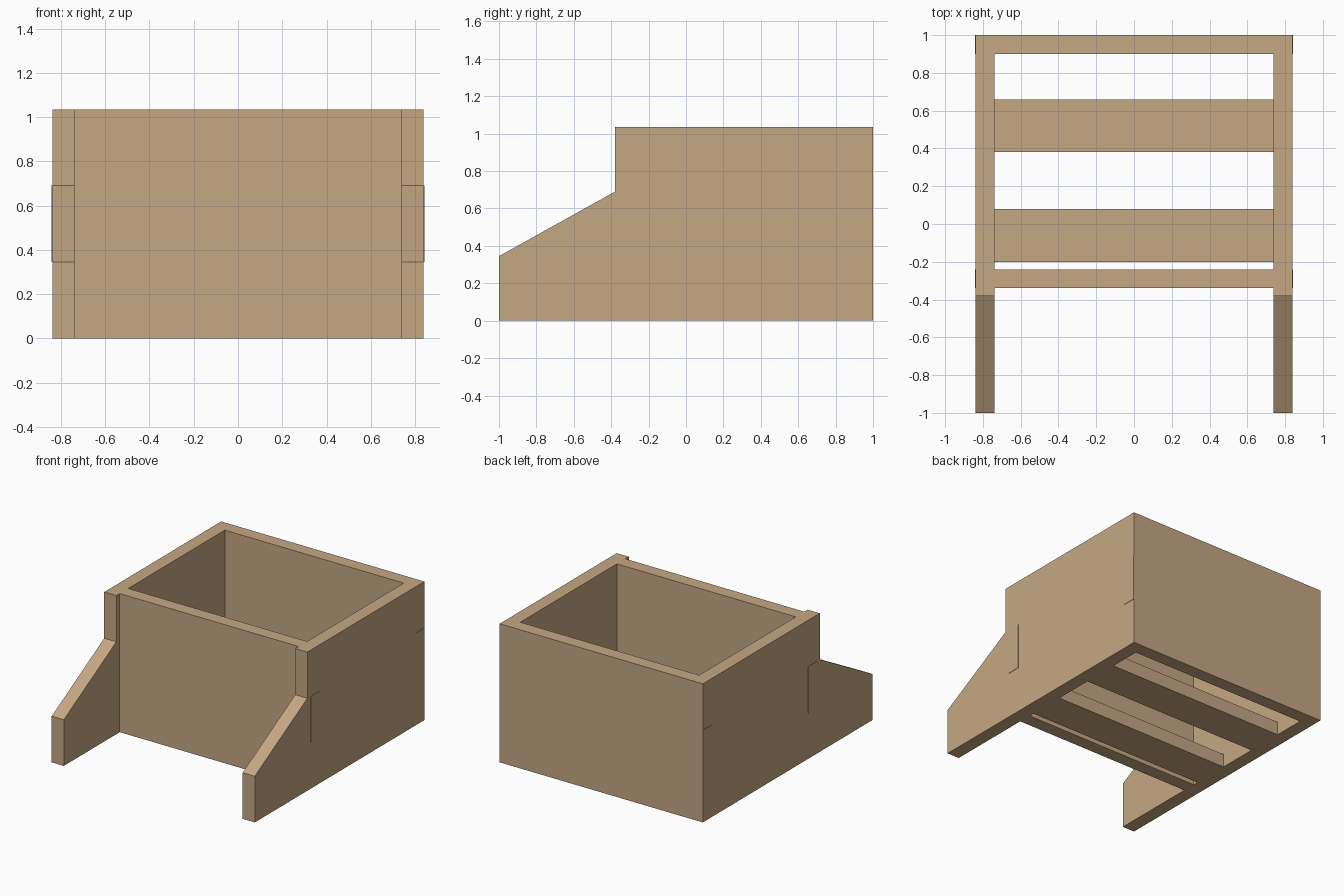
import bpy, bmesh
from mathutils import Vector

if "Cube" in bpy.data.objects:
    bpy.data.objects.remove(bpy.data.objects["Cube"])

wood = bpy.data.materials.new("light_wood")
wood.diffuse_color = (0.56, 0.39, 0.23, 1)
wood.use_nodes = True
wood.node_tree.nodes["Principled BSDF"].inputs["Base Color"].default_value = wood.diffuse_color


def board(name, outline, offset):
    """Extrude a flat polygon of 3D points along the offset vector."""
    bm = bmesh.new()
    face = bm.faces.new([bm.verts.new(p) for p in outline])
    out = bmesh.ops.extrude_face_region(bm, geom=[face])
    moved = [v for v in out["geom"] if isinstance(v, bmesh.types.BMVert)]
    bmesh.ops.translate(bm, verts=moved, vec=Vector(offset))
    bmesh.ops.recalc_face_normals(bm, faces=bm.faces)
    mesh = bpy.data.meshes.new(name)
    bm.to_mesh(mesh)
    bm.free()
    mesh.materials.append(wood)
    obj = bpy.data.objects.new(name, mesh)
    bpy.context.collection.objects.link(obj)
    return obj


INNER, OUTER, TAB = 0.739, 0.839, 0.842
HEIGHT, LOW, HIGH = 1.035, 0.345, 0.69

# Side panels with the stepped, sloping front arm
side = [(-1, 0), (1, 0), (1, HEIGHT), (-0.38, HEIGHT), (-0.38, HIGH), (-1, LOW)]
for name, s in (("left_side", -1), ("right_side", 1)):
    board(name, [(s * INNER, y, z) for y, z in side], (s * (OUTER - INNER), 0, 0))

# Front and back panels with joint tabs passing through the sides
half = [(INNER, 0), (INNER, LOW), (TAB, LOW), (TAB, HIGH), (INNER, HIGH), (INNER, HEIGHT)]
panel = half + [(-x, z) for x, z in reversed(half)]
for name, y in (("front_panel", -0.34), ("back_panel", 0.9)):
    board(name, [(x, y, z) for x, z in panel], (0, 0.1, 0))

# Floor slats
for i, y in enumerate((-0.2, 0.38)):
    board(f"floor_slat_{i + 1}",
          [(-INNER, y, 0), (INNER, y, 0), (INNER, y + 0.28, 0), (-INNER, y + 0.28, 0)],
          (0, 0, 0.1))
